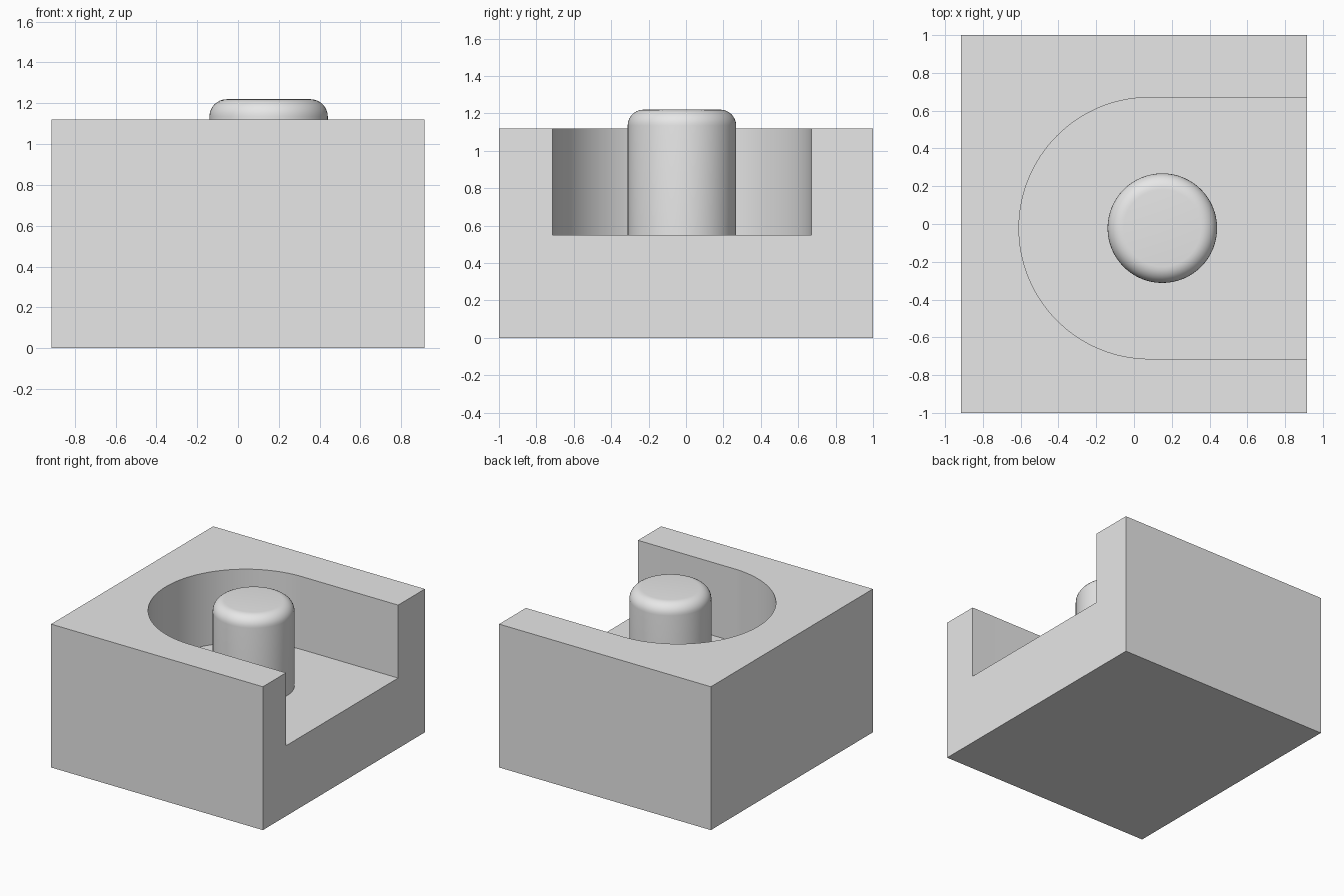
import bpy, bmesh, math

default = bpy.data.objects.get("Cube")
if default:
    bpy.data.objects.remove(default, do_unlink=True)

# One plain grey
GREY = (0.8, 0.8, 0.8, 1.0)
grey = bpy.data.materials.new("light_grey")
grey.use_nodes = True
grey.diffuse_color = GREY
grey.node_tree.nodes["Principled BSDF"].inputs["Base Color"].default_value = GREY

HALF_X, HALF_Y, HEIGHT = 0.915, 1.0, 1.12
FLOOR = 0.55
MID_Y = -0.022
POCKET_X, POCKET_R = 0.083, 0.692
PIN_X, PIN_R, PIN_TOP, FILLET = 0.15, 0.29, 1.22, 0.085


def add_object(name, bm):
    bmesh.ops.recalc_face_normals(bm, faces=bm.faces)
    mesh = bpy.data.meshes.new(name)
    bm.to_mesh(mesh)
    bm.free()
    mesh.materials.append(grey)
    obj = bpy.data.objects.new(name, mesh)
    bpy.context.collection.objects.link(obj)
    return obj


def prism(name, outline, z0, z1):
    """Extrude a closed plan outline from z0 to z1."""
    bm = bmesh.new()
    face = bm.faces.new([bm.verts.new((x, y, z0)) for x, y in outline])
    top = bmesh.ops.extrude_face_region(bm, geom=[face])["geom"]
    verts = [g for g in top if isinstance(g, bmesh.types.BMVert)]
    bmesh.ops.translate(bm, vec=(0, 0, z1 - z0), verts=verts)
    return add_object(name, bm)


def activate(obj):
    bpy.ops.object.select_all(action="DESELECT")
    obj.select_set(True)
    bpy.context.view_layer.objects.active = obj


def smooth(obj):
    activate(obj)
    bpy.ops.object.shade_smooth_by_angle(angle=math.radians(30))


# Solid block
block = prism("block", [(-HALF_X, -HALF_Y), (HALF_X, -HALF_Y),
                        (HALF_X, HALF_Y), (-HALF_X, HALF_Y)], 0, HEIGHT)

# Round-ended pocket, open on the left side
STEPS = 64
arc = [math.pi * (0.5 + i / STEPS) for i in range(STEPS + 1)]
outline = [(POCKET_X + POCKET_R * math.cos(a), MID_Y + POCKET_R * math.sin(a)) for a in arc]
outline += [(HALF_X + 0.2, MID_Y - POCKET_R), (HALF_X + 0.2, MID_Y + POCKET_R)]
cutter = prism("pocket_cutter", outline, FLOOR, HEIGHT + 0.3)
cutter.hide_render = True

cut = block.modifiers.new("pocket", "BOOLEAN")
cut.operation = "DIFFERENCE"
cut.solver = "EXACT"
cut.object = cutter
activate(block)
bpy.ops.object.modifier_apply(modifier=cut.name)
bpy.data.objects.remove(cutter, do_unlink=True)
smooth(block)

# Upright pin with a rounded top rim
bm = bmesh.new()
depth = PIN_TOP - FLOOR
bmesh.ops.create_cone(bm, cap_ends=True, segments=64, radius1=PIN_R, radius2=PIN_R, depth=depth)
bmesh.ops.translate(bm, vec=(PIN_X, MID_Y, FLOOR + depth / 2), verts=bm.verts)
rim = [e for e in bm.edges if all(v.co.z > PIN_TOP - 0.01 for v in e.verts)]
bmesh.ops.bevel(bm, geom=rim, offset=FILLET, segments=8, profile=0.5, affect="EDGES")
pin = add_object("pin", bm)
smooth(pin)
